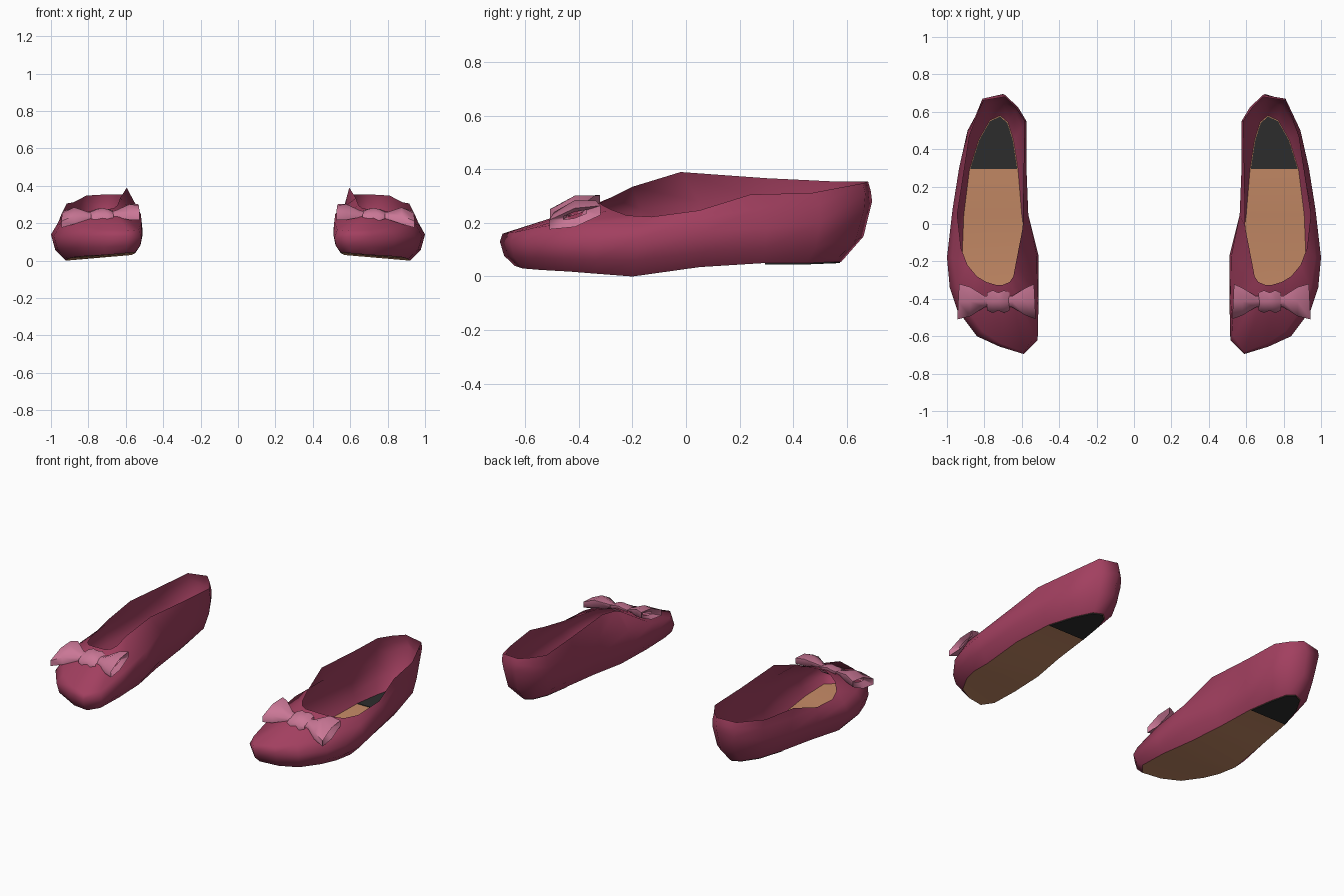
import bpy
import math

cube = bpy.data.objects.get("Cube")
if cube:
    bpy.data.objects.remove(cube, do_unlink=True)


def material(name, color):
    mat = bpy.data.materials.new(name)
    mat.use_nodes = True
    mat.diffuse_color = (*color, 1)
    bsdf = next(n for n in mat.node_tree.nodes if n.type == "BSDF_PRINCIPLED")
    bsdf.inputs["Base Color"].default_value = (*color, 1)
    bsdf.inputs["Roughness"].default_value = 0.6
    return mat


WINE = material("wine leather", (0.36, 0.05, 0.115))
PINK = material("pink ribbon", (0.59, 0.185, 0.305))
TAN = material("tan sole", (0.55, 0.25, 0.13))
BLACK = material("black heel", (0.026, 0.026, 0.026))


def build(name, verts, faces, mat, angle=70):
    """Make the part for the left shoe and its mirror image for the right."""
    for side, sign in (("left", 1), ("right", -1)):
        mesh = bpy.data.meshes.new(f"{side}_{name}")
        mesh.from_pydata([(sign * x, y, z) for x, y, z in verts], [],
                         [f[::sign] for f in faces])
        mesh.materials.append(mat)
        for poly in mesh.polygons:
            poly.use_smooth = True
        mesh.set_sharp_from_angle(angle=math.radians(angle))
        obj = bpy.data.objects.new(f"{side}_{name}", mesh)
        bpy.context.scene.collection.objects.link(obj)


def loft(rings):
    n = len(rings[0])
    verts = [p for ring in rings for p in ring]
    faces = [(r * n + i, r * n + (i + 1) % n, (r + 1) * n + (i + 1) % n, (r + 1) * n + i)
             for r in range(len(rings) - 1) for i in range(n)]
    return verts, faces


def blend(ring_a, ring_b, across, up):
    return [(a[0] + (b[0] - a[0]) * across, a[1] + (b[1] - a[1]) * across,
             a[2] + (b[2] - a[2]) * up) for a, b in zip(ring_a, ring_b)]


# Outlines from sole to opening, each running heel, inner side, toe, outer side
sole = [(.715, .58, .055), (.675, .545, .055), (.645, .45, .05), (.62, .29, .05),
        (.60, .05, .04), (.57, -.17, .03), (.55, -.40, .04), (.55, -.58, .045),
        (.60, -.64, .04), (.71, -.61, .03), (.81, -.55, .025), (.88, -.43, .018),
        (.91, -.33, .01), (.92, -.20, 0), (.91, .05, .035), (.88, .29, .05),
        (.83, .45, .05), (.77, .555, .055)]
widest = [(.70, .695, .28), (.62, .62, .25), (.58, .54, .20), (.58, .30, .17),
          (.565, .05, .17), (.51, -.17, .16), (.51, -.40, .14), (.515, -.62, .12),
          (.59, -.695, .13), (.72, -.655, .13), (.84, -.60, .13), (.945, -.46, .13),
          (.985, -.34, .13), (1, -.18, .14), (.97, .08, .17), (.935, .30, .18),
          (.89, .50, .20), (.80, .665, .25)]
shoulder = [(.69, .69, .32), (.62, .625, .30), (.575, .55, .28), (.575, .30, .28),
            (.565, .05, .28), (.52, -.17, .25), (.515, -.40, .21), (.53, -.60, .165),
            (.59, -.685, .16), (.71, -.64, .165), (.81, -.575, .18), (.90, -.45, .20),
            (.945, -.34, .20), (.97, -.18, .19), (.955, .06, .22), (.92, .26, .25),
            (.88, .50, .27), (.81, .67, .31)]
opening = [(.69, .68, .355), (.635, .625, .355), (.585, .55, .355), (.59, .30, .367),
           (.595, -.02, .39), (.63, -.20, .335), (.645, -.28, .295), (.665, -.31, .28),
           (.70, -.325, .275), (.74, -.325, .275), (.79, -.31, .265), (.84, -.28, .25),
           (.89, -.22, .228), (.925, -.13, .223), (.945, .05, .247), (.915, .24, .306),
           (.88, .47, .312), (.81, .66, .348)]
curve_under = blend(sole, widest, .72, .42)
build("shoe_upper", *loft([sole, curve_under, widest, shoulder, opening]), WINE)

# Thin sole closing the bottom
count = len(sole)
half = count // 2
strips = [(0, count - 1, 1)]
strips += [(i, count - i, count - i - 1, i + 1) for i in range(1, half - 1)]
strips += [(half - 1, half + 1, half)]
build("sole", sole, strips, TAN)

# Black heel plate, just proud of the sole on both sides
heel = sole[-3:] + sole[:4]
n = len(heel)
middle = [(.745, .42, .05)] * n
plate = blend(heel, middle, .035, 0)
plate = [[(x, y, z + d) for x, y, z in plate] for d in (-.005, .004)]
verts, faces = loft(plate)
build("heel_plate", verts, faces + [tuple(range(n))[::-1], tuple(range(n, 2 * n))],
      BLACK, 30)


# Bow lying on the sloping toe, its loops folded in at the ends
def bow_ring(x, depth, height, lift=0, skew=0, sides=6):
    ring = []
    for k in range(sides):
        a = 2 * math.pi * (k + .5) / sides
        v = depth * math.cos(a)
        ring.append((x + skew * v, v - .415, .245 + lift + .28 * v + height * math.sin(a)))
    return ring


inner_wing = [bow_ring(.69, .03, .012), bow_ring(.65, .035, .02, .005),
              bow_ring(.58, .085, .042, .015), bow_ring(.53, .108, .035, .015, .05),
              bow_ring(.56, .05, .012, .01)]
outer_wing = [bow_ring(.76, .03, .012), bow_ring(.80, .035, .02, -.005),
              bow_ring(.875, .09, .045, -.005), bow_ring(.94, .11, .035, -.025, -.05),
              bow_ring(.91, .05, .012, -.015)]
knot = [bow_ring(.665, .055, .015), bow_ring(.695, .07, .03), bow_ring(.725, .055, .036),
        bow_ring(.755, .07, .03), bow_ring(.785, .055, .015)]
for name, rings in (("bow_inner_wing", inner_wing[::-1]), ("bow_outer_wing", outer_wing),
                    ("bow_knot", knot)):
    build(name, *loft(rings), PINK)
